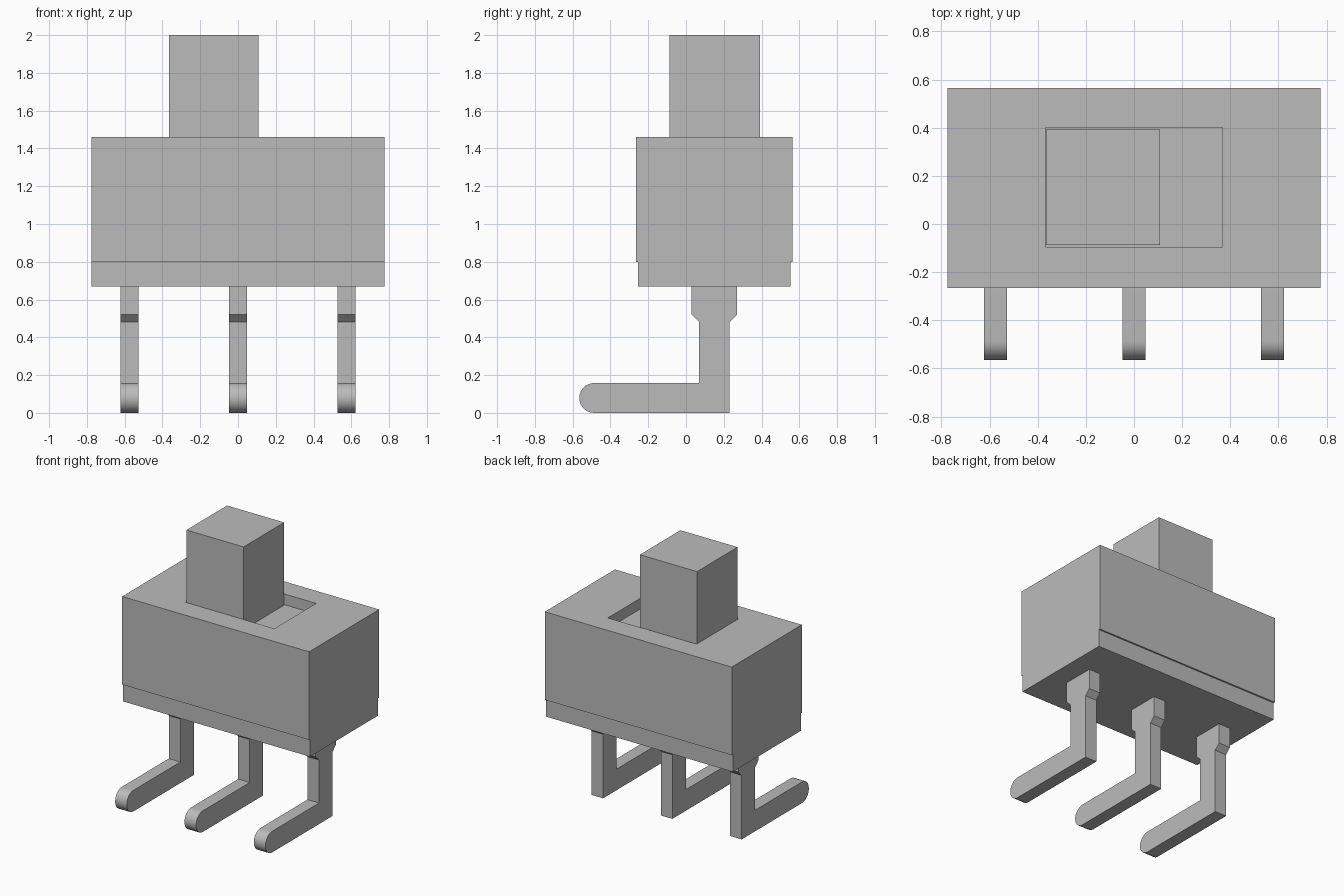
import bpy, bmesh
from math import pi, sin, cos, radians

old = bpy.data.objects.get("Cube")
if old:
    bpy.data.objects.remove(old, do_unlink=True)

grey = bpy.data.materials.new("plain grey")
grey.use_nodes = True
colour = (0.5, 0.5, 0.5, 1)
grey.diffuse_color = colour
grey.node_tree.nodes["Principled BSDF"].inputs["Base Color"].default_value = colour


def finish(name, bm):
    bmesh.ops.recalc_face_normals(bm, faces=bm.faces)
    mesh = bpy.data.meshes.new(name)
    bm.to_mesh(mesh)
    bm.free()
    mesh.materials.append(grey)
    obj = bpy.data.objects.new(name, mesh)
    bpy.context.collection.objects.link(obj)
    return obj


def box(name, x, y, z):
    """Box from (min, max) ranges on each axis."""
    bm = bmesh.new()
    bmesh.ops.create_cube(bm, size=1)
    for v in bm.verts:
        v.co = [lo + (c + 0.5) * (hi - lo) for c, (lo, hi) in zip(v.co, (x, y, z))]
    return finish(name, bm)


def extrude_x(name, profile, x0, x1):
    """Extrude a (y, z) outline along x."""
    bm = bmesh.new()
    face = bm.faces.new([bm.verts.new((x0, y, z)) for y, z in profile])
    out = bmesh.ops.extrude_face_region(bm, geom=[face])
    for v in out["geom"]:
        if isinstance(v, bmesh.types.BMVert):
            v.co.x = x1
    return finish(name, bm)


# Housing with a shallow slot in its top
housing = box("housing", (-0.775, 0.775), (-0.265, 0.565), (0.80, 1.46))
cutter = box("slot_cutter", (-0.368, 0.368), (-0.095, 0.40), (1.38, 1.6))
cutter.hide_render = True
cutter.hide_set(True)
slot = housing.modifiers.new("slot", "BOOLEAN")
slot.object = cutter
slot.operation = "DIFFERENCE"
slot.solver = "EXACT"
bpy.context.view_layer.objects.active = housing
housing.select_set(True)
bpy.ops.object.modifier_apply(modifier="slot")
bpy.data.objects.remove(cutter, do_unlink=True)

# Base plate and sliding knob
box("base_plate", (-0.775, 0.775), (-0.255, 0.553), (0.67, 0.80))
box("slider_knob", (-0.366, 0.108), (-0.088, 0.392), (1.38, 2.0))

# Bent pins: shouldered stem, forward foot, rounded tip
radius = 0.079
tip = [(-0.486 - radius * sin(a), radius + radius * cos(a))
       for a in (pi * i / 16 for i in range(17))]
stem = [(0.23, 0), (0.23, 0.48), (0.27, 0.52), (0.27, 0.67),
        (0.03, 0.67), (0.03, 0.52), (0.07, 0.48), (0.07, 2 * radius)]
for side, x in (("right", -0.575), ("middle", 0), ("left", 0.575)):
    pin = extrude_x(side + "_pin", stem + tip, x - 0.048, x + 0.048)
    bpy.ops.object.select_all(action="DESELECT")
    pin.select_set(True)
    bpy.context.view_layer.objects.active = pin
    bpy.ops.object.shade_smooth_by_angle(angle=radians(30))
